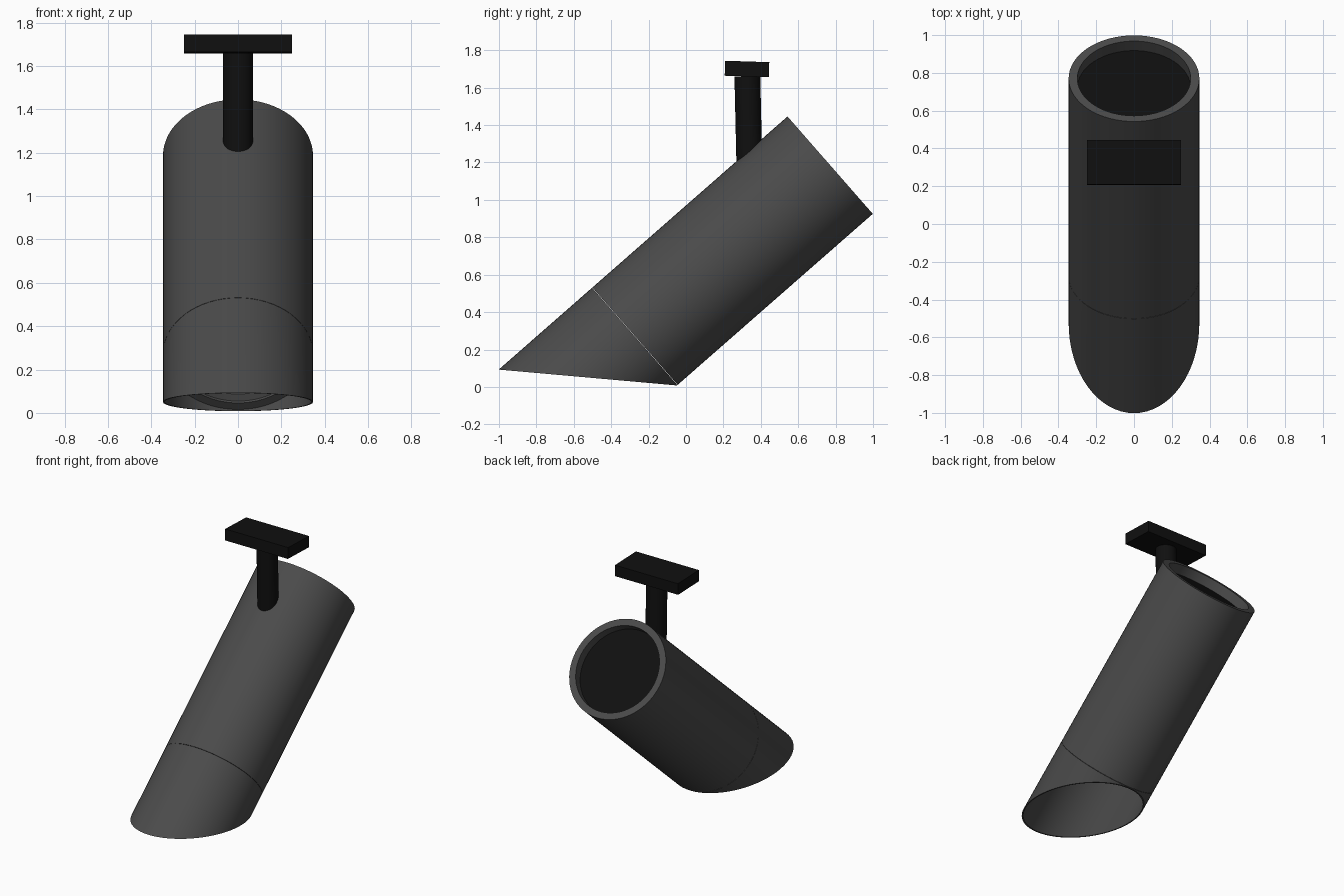
import bpy, bmesh, math
from mathutils import Matrix, Vector

if "Cube" in bpy.data.objects:
    bpy.data.objects.remove(bpy.data.objects["Cube"])

SEG = 64
R, L, HOOD = 0.346, 1.389, 0.664
TILT = math.atan2(0.752, 0.659)
PLACE = Matrix.Translation((0, -0.274, 0.27)) @ Matrix.Rotation(-TILT, 4, 'X')


def material(name, v):
    m = bpy.data.materials.new(name)
    m.diffuse_color = (v, v, v, 1)
    m.use_nodes = True
    m.node_tree.nodes["Principled BSDF"].inputs["Base Color"].default_value = m.diffuse_color
    return m


GREY = material("dark_grey", 0.07)
BLACK = material("black", 0.005)


def finish(name, bm, mat, matrix, smooth=True):
    bmesh.ops.recalc_face_normals(bm, faces=bm.faces)
    me = bpy.data.meshes.new(name)
    bm.to_mesh(me)
    bm.free()
    me.materials.append(mat)
    ob = bpy.data.objects.new(name, me)
    bpy.context.collection.objects.link(ob)
    ob.matrix_world = matrix
    if smooth:
        bpy.ops.object.select_all(action='DESELECT')
        ob.select_set(True)
        bpy.context.view_layer.objects.active = ob
        bpy.ops.object.shade_smooth_by_angle(angle=math.radians(35))
    return ob


def tube(name, profile, mat, matrix, slant=None):
    """Closed ring swept from (radius, height) points; slant(y) lowers points with height < 0."""
    bm = bmesh.new()
    rings = []
    for r, z in profile:
        ring = []
        for i in range(SEG):
            a = 2 * math.pi * i / SEG
            x, y = r * math.cos(a), r * math.sin(a)
            ring.append(bm.verts.new((x, y, slant(y) if slant and z < 0 else z)))
        rings.append(ring)
    for k, a in enumerate(rings):
        b = rings[(k + 1) % len(rings)]
        for i in range(SEG):
            j = (i + 1) % SEG
            bm.faces.new((a[i], a[j], b[j], b[i]))
    return finish(name, bm, mat, matrix)


def cylinder(name, r, z0, z1, mat, matrix):
    bm = bmesh.new()
    bmesh.ops.create_cone(bm, cap_ends=True, segments=SEG, radius1=r, radius2=r, depth=z1 - z0)
    bmesh.ops.translate(bm, verts=bm.verts, vec=(0, 0, (z0 + z1) / 2))
    return finish(name, bm, mat, matrix)


# Main lamp barrel, open recess at both ends
tube("barrel", [(R, 0.002), (R, L), (0.30, L), (0.30, 0.002)], GREY, PLACE)

# Recessed back cap and front lens with its inner trim ring
cylinder("back_cap", 0.301, L - 0.10, L - 0.067, BLACK, PLACE)
cylinder("lens", 0.301, 0.04, 0.07, GREY, PLACE)
tube("lens_ring", [(0.301, 0.015), (0.301, 0.05), (0.27, 0.05), (0.27, 0.03)], GREY, PLACE)

# Thin glare hood with a slanted mouth (local +y is the underside)
tube("hood", [(R, 0), (R, -1), (R - 0.008, -1), (R - 0.008, 0)], GREY, PLACE,
     slant=lambda y: -0.003 - (HOOD - 0.003) * (R - y) / (2 * R))

# Mounting stem
cylinder("stem", 0.069, -0.46, 0.0, BLACK,
         Matrix.Translation((0, 0.328, 1.661)) @ Matrix.Rotation(math.radians(1.3), 4, 'X'))

# Ceiling plate
bm = bmesh.new()
bmesh.ops.create_cube(bm, size=1)
bmesh.ops.scale(bm, verts=bm.verts, vec=(0.496, 0.236, 0.08))
finish("mount_plate", bm, BLACK,
       Matrix.Translation((0, 0.326, 1.70)) @ Matrix.Rotation(math.radians(-1.8), 4, 'X'), smooth=False)
